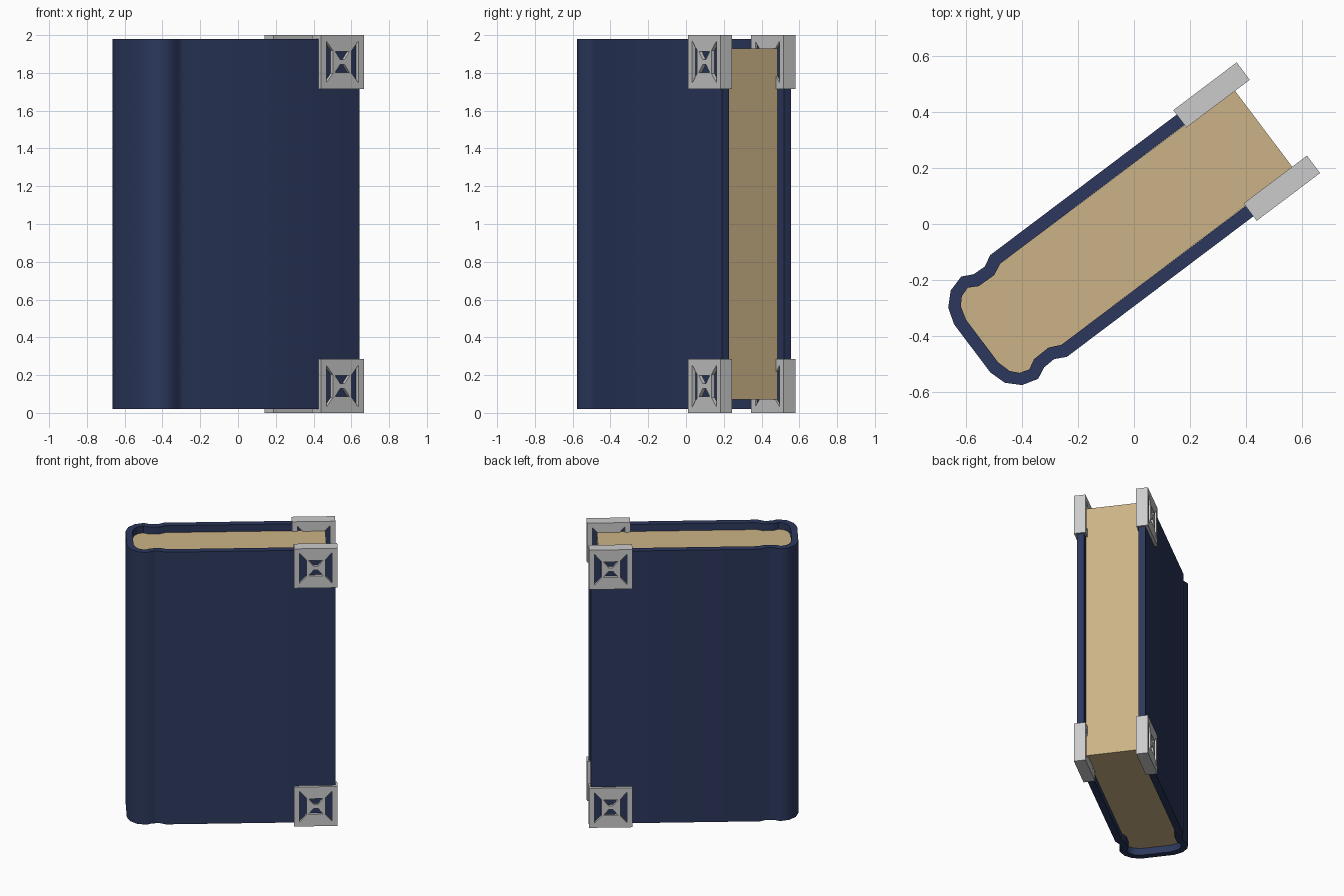
import bpy, bmesh
from math import radians
from mathutils import Matrix

if "Cube" in bpy.data.objects:
    bpy.data.objects.remove(bpy.data.objects["Cube"])

# Book frame: local x runs spine to fore edge, local y across the thickness
BOOK = Matrix.Translation((0, -0.004, 0)) @ Matrix.Rotation(radians(37), 4, 'Z') @ Matrix.Translation((0, -0.004, 0))


def material(name, rgb):
    m = bpy.data.materials.new(name)
    m.diffuse_color = (*rgb, 1)
    m.use_nodes = True
    m.node_tree.nodes["Principled BSDF"].inputs["Base Color"].default_value = m.diffuse_color
    return m


def prism(name, outline, z0, z1, mat):
    bm = bmesh.new()
    face = bm.faces.new([bm.verts.new((x, y, z0)) for x, y in outline])
    ext = bmesh.ops.extrude_face_region(bm, geom=[face], use_keep_orig=True)
    for v in ext["geom"]:
        if isinstance(v, bmesh.types.BMVert):
            v.co.z = z1
    bmesh.ops.recalc_face_normals(bm, faces=bm.faces)
    me = bpy.data.meshes.new(name)
    bm.to_mesh(me)
    bm.free()
    ob = bpy.data.objects.new(name, me)
    bpy.context.collection.objects.link(ob)
    me.materials.append(mat)
    ob.matrix_world = BOOK
    bpy.ops.object.select_all(action='DESELECT')
    ob.select_set(True)
    bpy.context.view_layer.objects.active = ob
    bpy.ops.object.shade_smooth_by_angle(angle=radians(45))
    return ob


def mirrored(half):
    return half + [(x, -y) for x, y in reversed(half)]


# Half profiles from fore edge round to the middle of the spine
outer = [(0.632, 0.228), (-0.475, 0.228), (-0.517, 0.207), (-0.564, 0.209),
         (-0.605, 0.229), (-0.665, 0.212), (-0.709, 0.168), (-0.728, 0.108)]
inner = [(-0.465, 0.182), (-0.508, 0.162), (-0.575, 0.164), (-0.61, 0.183),
         (-0.645, 0.172), (-0.67, 0.145), (-0.684, 0.095)]

# Cover: one C-shaped wrap; pages: solid block filling it
wrap = mirrored(outer) + mirrored([(0.632, 0.182)] + inner)[::-1]
prism("cover", wrap, 0.02, 1.98, material("navy_cover", (0.025, 0.04, 0.11)))
prism("pages", mirrored([(0.578, 0.181)] + inner), 0.07, 1.93,
      material("tan_paper", (0.6, 0.45, 0.24)))

# Corner plates: pierced squares straddling the cover boards
H = 0.142
side_hole = [(0.106, -0.11), (0.106, 0.11), (0.062, 0.06), (0.062, -0.06)]
mid_hole = [(-0.048, 0.056), (0.048, 0.056), (0.014, 0.013), (-0.014, 0.013)]
loops = [[(-H, -H), (H, -H), (H, H), (-H, H)],
         side_hole, [(-x, y) for x, y in side_hole],
         mid_hole, [(x, -y) for x, y in mid_hole]]


def corner_plate(name, y, z):
    cu = bpy.data.curves.new(name, 'CURVE')
    cu.dimensions = '2D'
    cu.fill_mode = 'BOTH'
    cu.extrude = 0.039
    for pts in loops:
        sp = cu.splines.new('POLY')
        sp.points.add(len(pts) - 1)
        for p, (a, b) in zip(sp.points, pts):
            p.co = (a, b, 0, 1)
        sp.use_cyclic_u = True
    ob = bpy.data.objects.new(name, cu)
    bpy.context.collection.objects.link(ob)
    ob.matrix_world = BOOK @ Matrix.Translation((0.502, y, z)) @ Matrix.Rotation(radians(90), 4, 'X')
    bpy.ops.object.select_all(action='DESELECT')
    ob.select_set(True)
    bpy.context.view_layer.objects.active = ob
    bpy.ops.object.convert(target='MESH')
    bpy.ops.object.shade_flat()


for side, y in (("front", -0.209), ("back", 0.209)):
    for level, z in (("lower", H), ("upper", 2 - H)):
        corner_plate(f"{side}_{level}_corner_plate", y, z)
